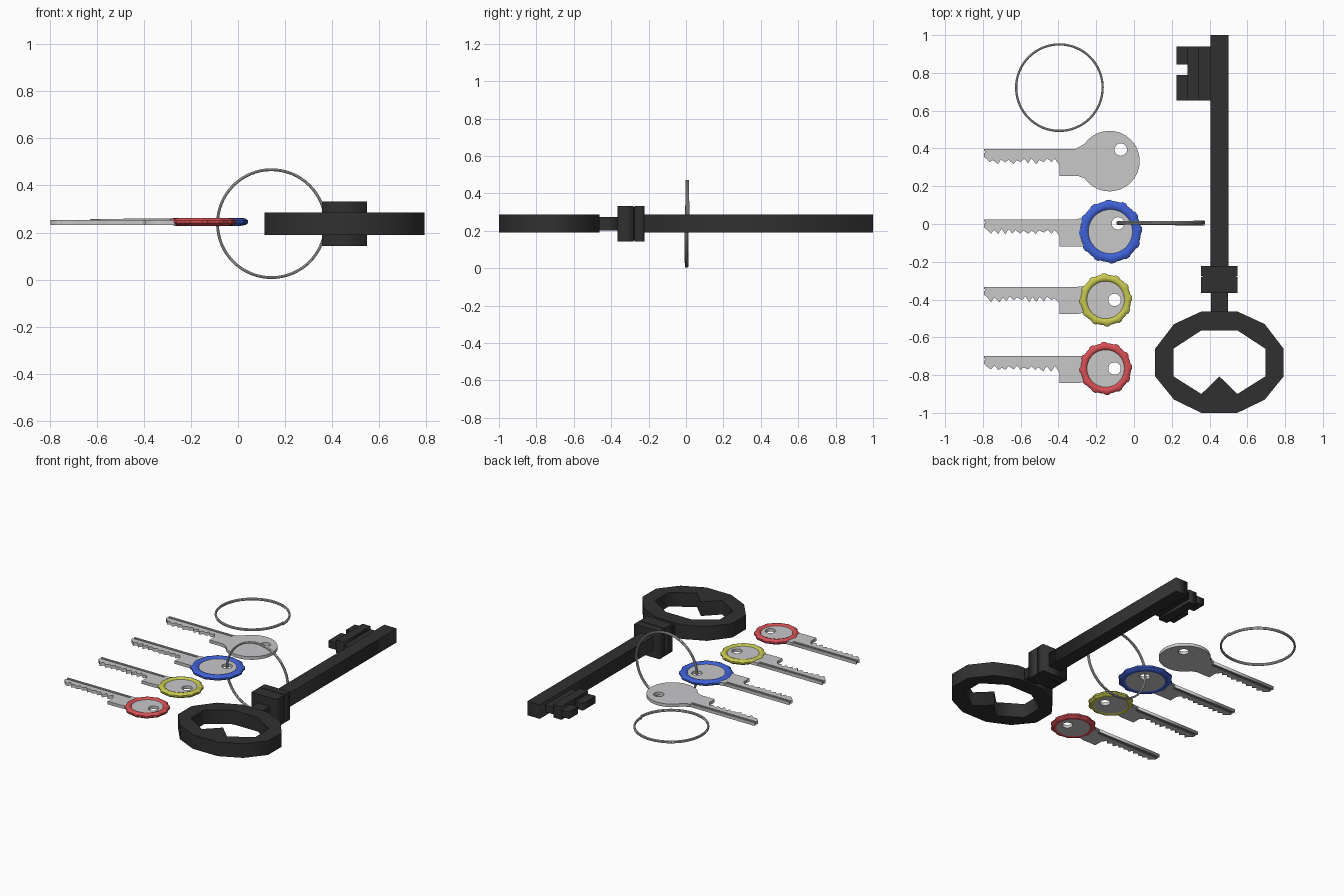
import bpy
import math
import random

random.seed(4)
cube = bpy.data.objects.get("Cube")
if cube:
    bpy.data.objects.remove(cube, do_unlink=True)


def material(name, rgb):
    m = bpy.data.materials.new(name)
    m.use_nodes = True
    m.diffuse_color = (*rgb, 1)
    m.node_tree.nodes["Principled BSDF"].inputs["Base Color"].default_value = (*rgb, 1)
    return m


STEEL = material("steel", (0.58, 0.58, 0.59))
IRON = material("dark iron", (0.03, 0.03, 0.03))
BLUE = material("blue plastic", (0.05, 0.12, 0.68))
YELLOW = material("yellow plastic", (0.58, 0.58, 0.08))
RED = material("red plastic", (0.68, 0.08, 0.09))


def add_mesh(name, mesh, mat, smooth=False):
    ob = bpy.data.objects.new(name, mesh)
    bpy.context.collection.objects.link(ob)
    mesh.materials.clear()
    mesh.materials.append(mat)
    if smooth:
        bpy.ops.object.select_all(action="DESELECT")
        ob.select_set(True)
        bpy.context.view_layer.objects.active = ob
        bpy.ops.object.shade_smooth_by_angle(angle=math.radians(35))
    return ob


def curve_mesh(name, loops, cyclic=True, **settings):
    """Turn poly splines into a mesh, either filled and extruded or as a tube."""
    cu = bpy.data.curves.new(name, "CURVE")
    for key, value in settings.items():
        setattr(cu, key, value)
    for loop in loops:
        sp = cu.splines.new("POLY")
        sp.points.add(len(loop) - 1)
        for p, co in zip(sp.points, loop):
            p.co = (co[0], co[1], co[2] if len(co) > 2 else 0, 1)
        sp.use_cyclic_u = cyclic
    tmp = bpy.data.objects.new(name, cu)
    bpy.context.collection.objects.link(tmp)
    bpy.context.view_layer.update()
    mesh = bpy.data.meshes.new_from_object(tmp.evaluated_get(bpy.context.evaluated_depsgraph_get()))
    bpy.data.objects.remove(tmp, do_unlink=True)
    return mesh


def plate(name, loops, z, half, mat, loc=(0, 0)):
    """Flat outline with holes, thickened evenly about height z."""
    mesh = curve_mesh(name, loops, dimensions="2D", fill_mode="BOTH", extrude=half)
    ob = add_mesh(name, mesh, mat)
    ob.location = (*loc, z)
    return ob


def box(name, x0, x1, y0, y1, z, half, mat):
    return plate(name, [[(x0, y0), (x1, y0), (x1, y1), (x0, y1)]], z, half, mat)


def arc(cx, cy, r, a0, a1, n):
    angles = [math.radians(a0 + (a1 - a0) * i / n) for i in range(n + 1)]
    return [(cx + r * math.cos(a), cy + r * math.sin(a)) for a in angles]


# --- Large old key ---
MID, CX = 0.238, 0.452
box("large_key_shaft", CX - 0.047, CX + 0.047, -0.26, 1.0, MID, 0.048, IRON)
box("large_key_collar", CX - 0.096, CX + 0.096, -0.365, -0.28, MID, 0.095, IRON)
box("large_key_collar_band", CX - 0.096, CX + 0.096, -0.275, -0.222, MID, 0.095, IRON)
box("large_key_collar_core", CX - 0.09, CX + 0.09, -0.28, -0.275, MID, 0.09, IRON)
box("large_key_neck", CX - 0.045, CX + 0.045, -0.48, -0.36, MID, 0.037, IRON)

# Faceted bow with a pointed spur inside
right = [(0.095, -0.463), (0.24, -0.53), (0.34, -0.66), (0.34, -0.807), (0.24, -0.93), (0.095, -1.0)]
inner = [(0.095, -0.563), (0.243, -0.66), (0.243, -0.807), (0.095, -0.90)]


def mirrored(half):
    return half + [(-x, y) for x, y in reversed(half)]


plate("large_key_bow", [mirrored(right), mirrored(inner + [(0, -0.807)])], MID, 0.048, IRON, (CX, 0))

# Stepped bit with a notch in its outer edge
box("large_key_bit_web", 0.345, 0.41, 0.653, 0.94, MID, 0.024, IRON)
box("large_key_bit_ridge", 0.283, 0.345, 0.653, 0.94, MID, 0.045, IRON)
for i, (y0, y1) in enumerate([(0.653, 0.79), (0.845, 0.94)]):
    box(f"large_key_bit_tooth_{i + 1}", 0.225, 0.283, y0, y1, MID, 0.024, IRON)


# --- Small door keys ---
KEY_Z, KEY_HALF = 0.243, 0.0105


def small_key(name, top, cx, r, hole):
    def at(points):
        return [(x, y + top) for x, y in points]

    # Toothed edge, running from the shoulder to the tip
    x, teeth = -0.42, []
    while x > -0.75:
        teeth += [(x, -random.uniform(0.048, 0.06)), (x - 0.017, -random.uniform(0.068, 0.082))]
        x -= random.uniform(0.036, 0.046)
    outline = [(-0.795, -0.022), (-0.31, -0.022), (-0.31, 0.0)]
    outline += arc(cx, -0.064, r, 145, -145, 40)
    outline += [(-0.295, -0.143), (-0.395, -0.143), (-0.395, -0.085)] + teeth
    outline += [(-0.77, -0.062), (-0.795, -0.04)]
    hole_loop = arc(hole[0], hole[1], 0.033, 0, 345, 23)
    plate(name + "_body", [at(outline), hole_loop], KEY_Z, KEY_HALF, STEEL)
    # Milled groove and the spine above it
    box(name + "_groove", -0.79, -0.31, top - 0.022, top - 0.011, KEY_Z, 0.005, STEEL)
    box(name + "_spine", -0.795, -0.31, top - 0.011, top, KEY_Z, KEY_HALF, STEEL)


def cover(name, cx, cy, r_in, r_out, mat):
    """Plastic rim with a rounded section and grip bumps around the outside."""
    n, m = 96, 10
    mid, half = (r_in + r_out - 0.007) / 2, (r_out - 0.007 - r_in) / 2
    verts, faces = [], []
    for i in range(n):
        a = math.tau * i / n
        bump = 0.007 if i % 8 in (0, 1, 2) else 0.0
        for j in range(m):
            b = math.tau * (j + 0.5) / m
            c = math.cos(b)
            rad = mid + half * c + bump * max(c, 0)
            verts.append((cx + rad * math.cos(a), cy + rad * math.sin(a), 0.246 + 0.017 * math.sin(b)))
            k, l = (i + 1) % n, (j + 1) % m
            faces.append((i * m + j, k * m + j, k * m + l, i * m + l))
    mesh = bpy.data.meshes.new(name)
    mesh.from_pydata(verts, [], faces)
    add_mesh(name, mesh, mat, True)


small_key("plain_key", 0.397, -0.13, 0.16, (-0.07, 0.394))
small_key("blue_key", 0.024, -0.13, 0.14, (-0.085, 0.003))
small_key("yellow_key", -0.333, -0.15, 0.118, (-0.103, -0.402))
small_key("red_key", -0.70, -0.15, 0.118, (-0.103, -0.765))
cover("blue_key_cover", -0.125, -0.04, 0.113, 0.17, BLUE)
cover("yellow_key_cover", -0.15, -0.402, 0.096, 0.142, YELLOW)
cover("red_key_cover", -0.15, -0.765, 0.096, 0.142, RED)


# --- Split rings, each a two-turn coil of wire ---
def split_ring(name, loc, tilt):
    n = 128
    pts = []
    for i in range(n + 1):
        a = math.tau * 2 * i / n
        pts.append((0.229 * math.cos(a), 0.229 * math.sin(a), 0.014 * (i / n - 0.5)))
    mesh = curve_mesh(name, [pts], False, dimensions="3D", bevel_depth=0.006,
                      bevel_resolution=2, use_fill_caps=True)
    ob = add_mesh(name, mesh, STEEL, True)
    ob.location = loc
    ob.rotation_euler = (tilt, 0, 0)


split_ring("loose_split_ring", (-0.395, 0.722, 0.248), 0)
split_ring("upright_split_ring", (0.142, 0.005, 0.238), math.pi / 2)
